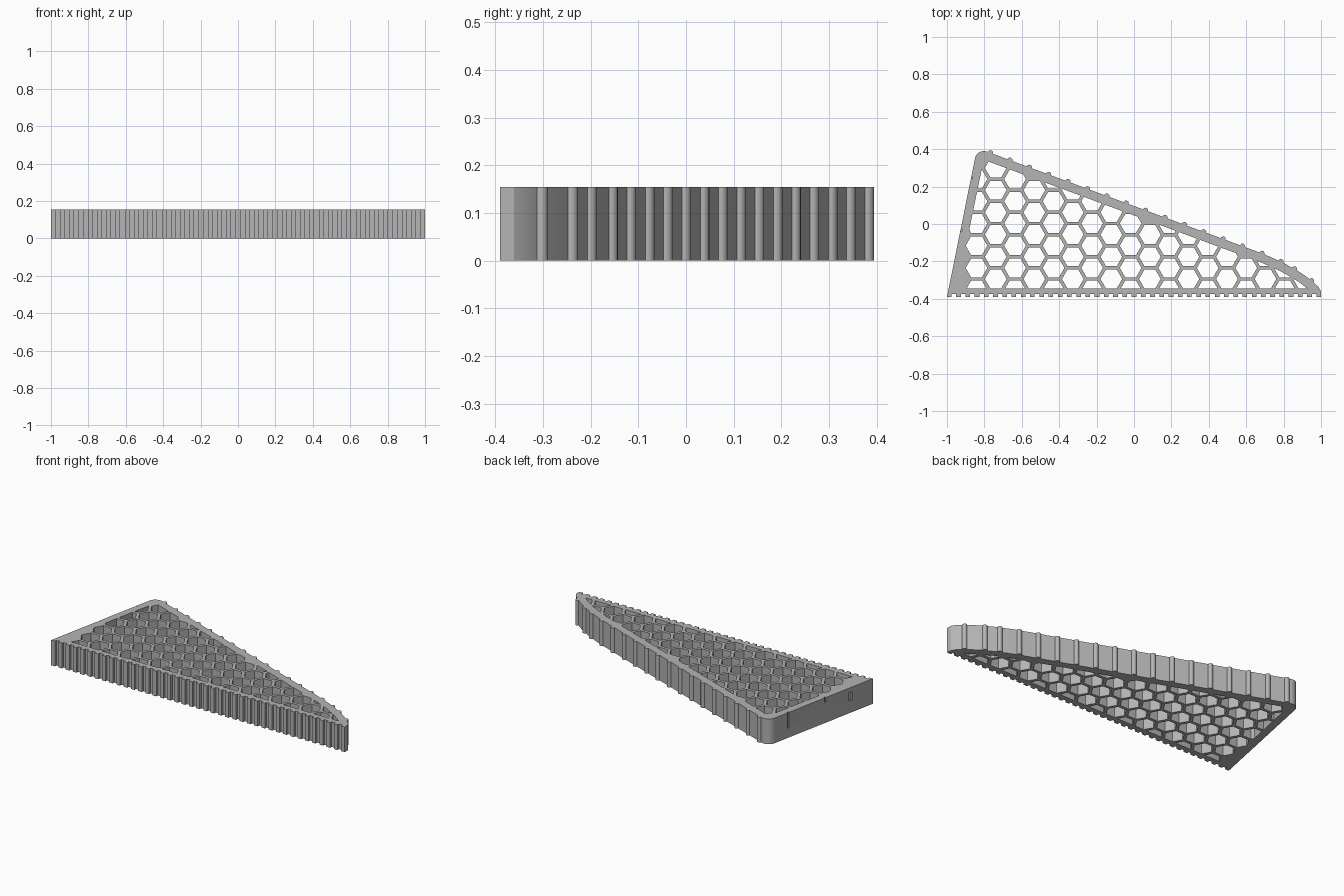
import bpy, bmesh, math
from mathutils import Vector

cube = bpy.data.objects.get("Cube")
if cube:
    bpy.data.objects.remove(cube)

HEIGHT = 0.155
FRONT, BASE = -0.39, -0.375
V = Vector

mat = bpy.data.materials.new("light_grey_plastic")
mat.use_nodes = True
grey = (0.46, 0.46, 0.46, 1)
mat.diffuse_color = grey
mat.node_tree.nodes["Principled BSDF"].inputs["Base Color"].default_value = grey


def arc(center, radius, a0, a1, n):
    return [V((center[0] + radius * math.cos(math.radians(a0 + (a1 - a0) * i / n)),
               center[1] + radius * math.sin(math.radians(a0 + (a1 - a0) * i / n))))
            for i in range(n + 1)]


# Plain convex silhouette: tip curve, long slanted side, rounded back corner
tip = [V(p) for p in ((1, -0.36), (0.985, -0.335), (0.96, -0.312), (0.92, -0.28),
                      (0.87, -0.247), (0.8, -0.208), (0.7, -0.163))]
corner = arc((-0.803, 0.342), 0.048, 70, 169, 10)
slant = tip + [corner[0]]
plain = [V((-1, BASE)), V((1, BASE))] + tip + corner


def add_ribs(path, pitch, radius, start):
    """Follow a path, adding a half-round rib at every pitch."""
    out, target, walked = [path[0]], start, 0
    for a, b in zip(path, path[1:]):
        length = (b - a).length
        d = (b - a) / length
        n = V((d.y, -d.x))
        while target < walked + length - radius:
            c = a + d * max(target - walked, radius)
            out += [c + radius * (n * math.sin(t) - d * math.cos(t))
                    for t in (math.pi * k / 8 for k in range(9))]
            target += pitch
        walked += length
        out.append(b)
    return out


# Front edge: square teeth
teeth = 41
step = 2 / (2 * teeth - 1)
front = []
for i in range(teeth):
    x = -1 + 2 * i * step
    front += [V((x, BASE)), V((x, FRONT)), V((x + step, FRONT)), V((x + step, BASE))]
front = front[1:-1]
outline = front + add_ribs(slant, 0.1105, 0.014, 0.05) + corner[1:]


def clip(poly, p, d):
    """Keep the part of a polygon on the left of the line through p along d."""
    side = lambda q: d.x * (q.y - p.y) - d.y * (q.x - p.x)
    out = []
    for a, b in zip(poly, poly[1:] + poly[:1]):
        sa, sb = side(a), side(b)
        if sa >= 0:
            out.append(a)
        if (sa >= 0) != (sb >= 0):
            out.append(a.lerp(b, sa / (sa - sb)))
    return out


def area(poly):
    return abs(sum(a.x * b.y - b.x * a.y for a, b in zip(poly, poly[1:] + poly[:1]))) / 2


# Honeycomb openings, trimmed to leave a solid rim
holes = []
for col in range(-1, 18):
    for row in range(-1, 8):
        cx = -0.739 + 0.103 * col
        cy = -0.294 + 0.1187 * (row - 0.5 * (col % 2))
        cell = arc((cx, cy), 0.058, 0, 300, 5)
        for a, b in zip(plain, plain[1:] + plain[:1]):
            d = (b - a).normalized()
            rim = 0.03 if a.y == b.y == BASE else 0.047
            if cell:
                cell = clip(cell, a + V((-d.y, d.x)) * rim, d)
        if len(cell) > 2 and area(cell) > 0.0004:
            holes.append(cell)

# Extruded grille
curve = bpy.data.curves.new("grille_profile", "CURVE")
curve.dimensions = "2D"
curve.fill_mode = "BOTH"
curve.extrude = HEIGHT / 2
for loop in [outline] + holes:
    spline = curve.splines.new("POLY")
    spline.points.add(len(loop) - 1)
    for pt, co in zip(spline.points, loop):
        pt.co = (co.x, co.y, 0, 1)
    spline.use_cyclic_u = True
temp = bpy.data.objects.new("grille_profile", curve)
bpy.context.collection.objects.link(temp)
mesh = bpy.data.meshes.new_from_object(temp.evaluated_get(bpy.context.evaluated_depsgraph_get()))
bpy.data.objects.remove(temp)
bm = bmesh.new()
bm.from_mesh(mesh)
bmesh.ops.remove_doubles(bm, verts=bm.verts, dist=0.0001)
bmesh.ops.translate(bm, verts=bm.verts, vec=(0, 0, HEIGHT / 2))
bmesh.ops.recalc_face_normals(bm, faces=bm.faces)
bm.to_mesh(mesh)
bm.free()
mesh.materials.clear()
mesh.materials.append(mat)
grille = bpy.data.objects.new("honeycomb_grille", mesh)
bpy.context.collection.objects.link(grille)

# Small recesses in the short end: y, z, width, height
for i, (y, z, w, h) in enumerate(((0.25, 0.11, 0.012, 0.1), (-0.03, 0.145, 0.012, 0.04),
                                  (-0.22, 0.1, 0.03, 0.05))):
    x = -1 + (y - BASE) * 0.2
    bpy.ops.mesh.primitive_cube_add(size=1, location=(x, y, z), rotation=(0, 0, -0.19))
    cutter = bpy.context.object
    cutter.name = f"recess_cutter_{i + 1}"
    cutter.scale = (0.024, w, h)
    cutter.hide_render = True
    cutter.hide_set(True)
    mod = grille.modifiers.new(f"recess_{i + 1}", "BOOLEAN")
    mod.object = cutter
    mod.operation = "DIFFERENCE"
    mod.solver = "EXACT"

# Smooth the rounded ribs and corner, keep the rest crisp
bpy.ops.object.select_all(action="DESELECT")
grille.select_set(True)
bpy.context.view_layer.objects.active = grille
bpy.ops.object.shade_smooth_by_angle(angle=math.radians(30))
